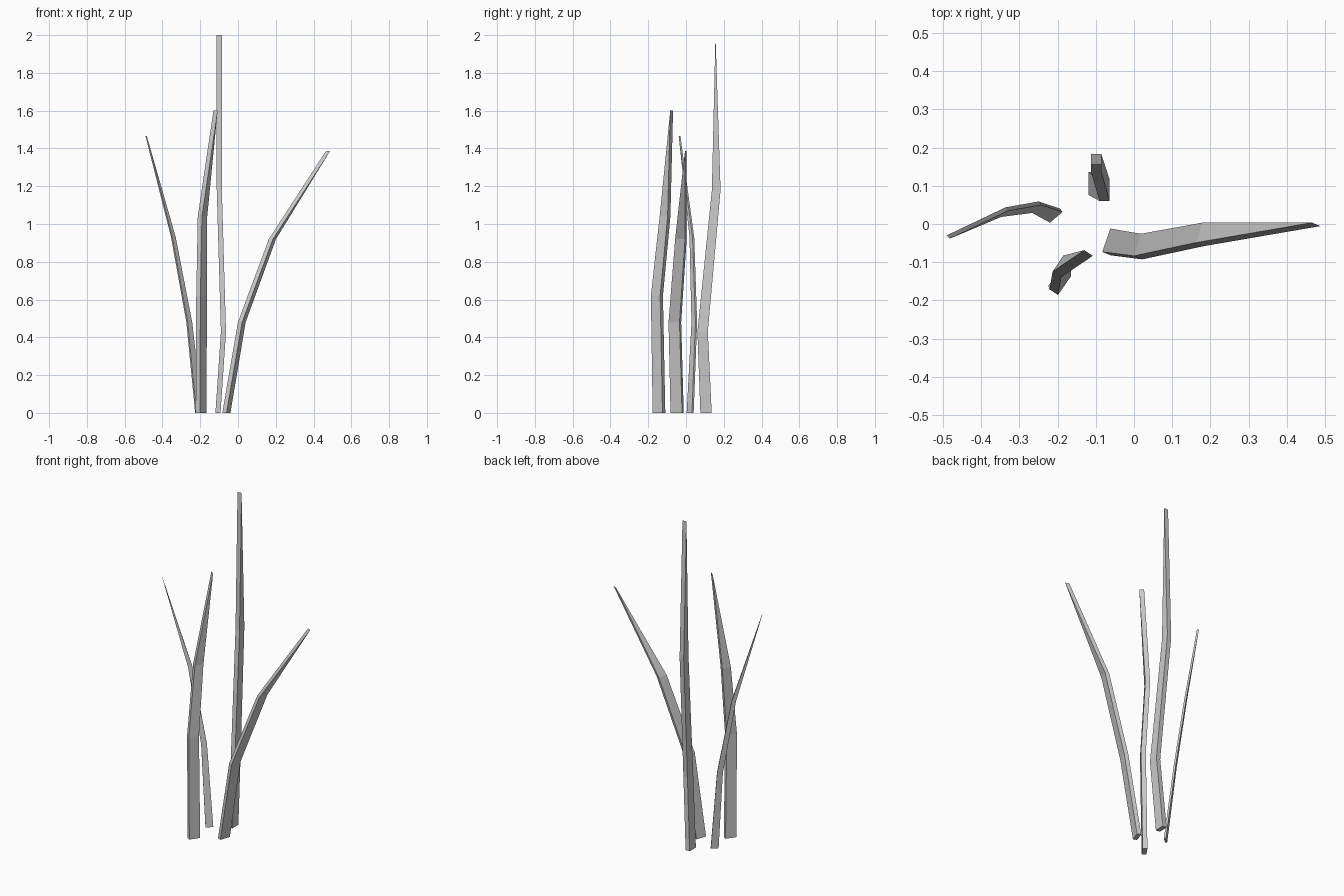
import bpy, bmesh
from mathutils import Vector


def blade(name, thick, rings):
    """Rings are (centre x, centre y, z, width x, width y); zero width makes an edge tip."""
    bm = bmesh.new()
    t = Vector((thick[0], thick[1], 0)) / 2
    loops = []
    for x, y, z, wx, wy in rings:
        c, w = Vector((x, y, z)), Vector((wx, wy, 0)) / 2
        loops.append([bm.verts.new(c + p) for p in (-w - t, -w + t, w + t, w - t)])
    for a, b in zip(loops, loops[1:]):
        for i in range(4):
            j = (i + 1) % 4
            bm.faces.new((a[i], a[j], b[j], b[i]))
    bm.faces.new(loops[0])
    # weld the tip into a single edge
    bmesh.ops.remove_doubles(bm, verts=bm.verts[:], dist=0.0005)
    bmesh.ops.recalc_face_normals(bm, faces=bm.faces[:])
    mesh = bpy.data.meshes.new(name)
    bm.to_mesh(mesh)
    bm.free()
    bpy.context.collection.objects.link(bpy.data.objects.new(name, mesh))


# tall blade at the back
blade("tall_blade", (0.027, 0), [
    (-0.106, 0.106, 0, 0, 0.060), (-0.077, 0.088, 0.43, 0, 0.055),
    (-0.099, 0.160, 1.18, 0, 0.046), (-0.099, 0.156, 2.0, 0, 0)])

# front blade
blade("front_blade", (0.022, -0.015), [
    (-0.195, -0.143, 0, 0.036, 0.052), (-0.193, -0.154, 0.62, 0.034, 0.049),
    (-0.188, -0.111, 1.04, 0.028, 0.042), (-0.119, -0.076, 1.6, 0, 0)])

# thin blade leaning left
blade("left_blade", (0.007, -0.009), [
    (-0.207, 0.022, 0, 0.033, 0.028), (-0.258, 0.044, 0.48, 0.024, 0.021),
    (-0.342, 0.031, 0.93, 0.018, 0.016), (-0.486, -0.034, 1.465, 0, 0)])

# wide blade leaning right
blade("right_blade", (0.022, -0.009), [
    (-0.0615, -0.047, 0, 0.021, 0.061), (0.020, -0.059, 0.48, 0.019, 0.058),
    (0.182, -0.027, 0.92, 0.016, 0.052), (0.477, -0.001, 1.387, 0, 0)])
